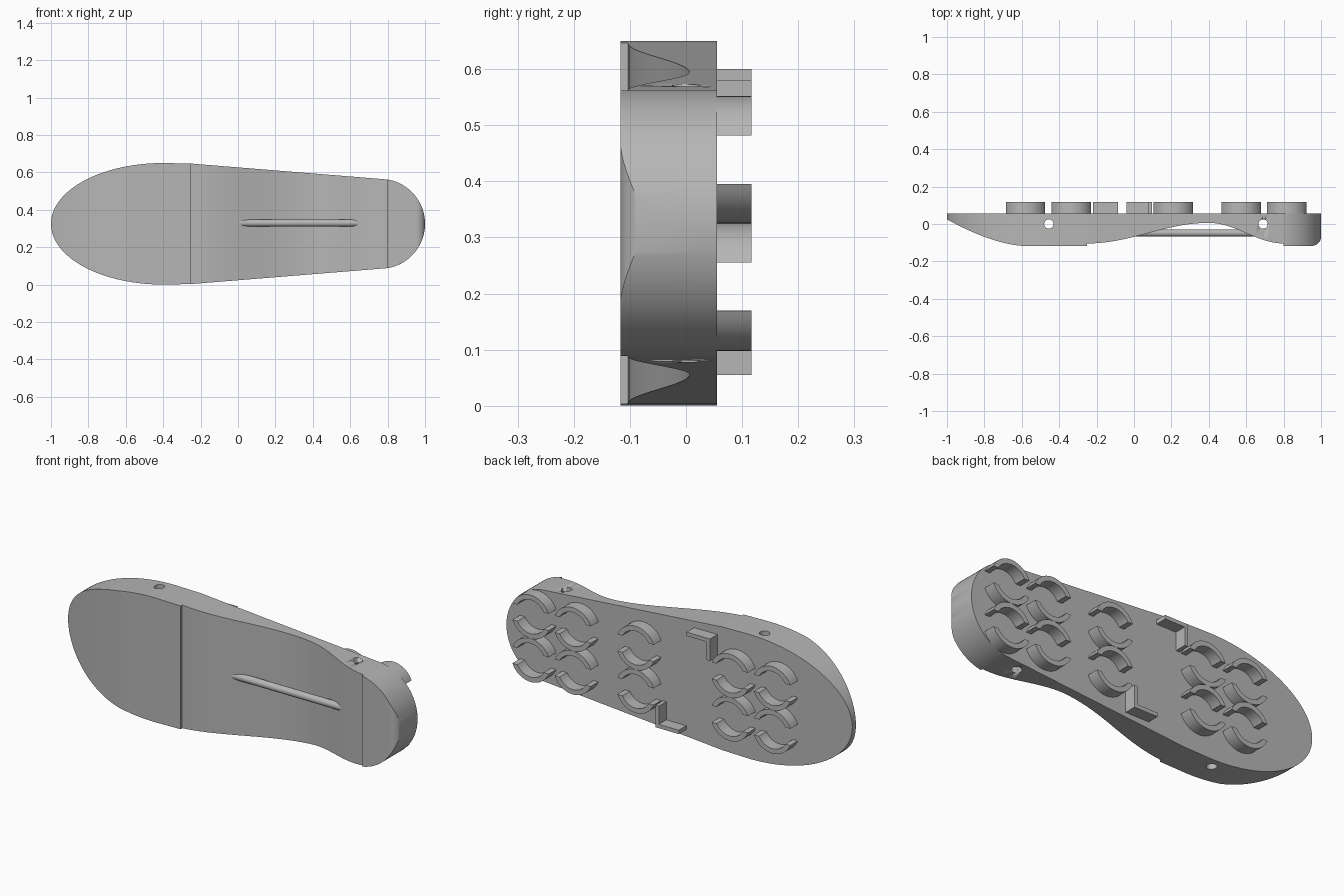
import bpy, bmesh
from math import sin, cos, pi, sqrt, asin
from mathutils import Matrix

cube = bpy.data.objects.get("Cube")
if cube:
    bpy.data.objects.remove(cube, do_unlink=True)

grey = bpy.data.materials.new("plain_grey")
grey.use_nodes = True
COLOUR = (0.47, 0.47, 0.47, 1)
grey.diffuse_color = COLOUR
grey.node_tree.nodes["Principled BSDF"].inputs["Base Color"].default_value = COLOUR

MID = 0.325                  # height of the long axis
BACK, FRONT, STEP, RIB = 0.055, -0.117, -0.104, 0.117


def finish(name, bm):
    bmesh.ops.recalc_face_normals(bm, faces=bm.faces)
    mesh = bpy.data.meshes.new(name)
    bm.to_mesh(mesh)
    bm.free()
    obj = bpy.data.objects.new(name, mesh)
    bpy.context.collection.objects.link(obj)
    mesh.materials.append(grey)
    bpy.ops.object.select_all(action='DESELECT')
    bpy.context.view_layer.objects.active = obj
    obj.select_set(True)
    bpy.ops.object.shade_smooth_by_angle(angle=0.5)
    return obj


def rod(name, radius, length, matrix, sides=32):
    bm = bmesh.new()
    bmesh.ops.create_cone(bm, cap_ends=True, segments=sides, radius1=radius,
                          radius2=radius, depth=length, matrix=matrix)
    return finish(name, bm)


def prism(name, outline):
    """Extrude an (x, z) outline from just inside the back face."""
    bm = bmesh.new()
    face = bm.faces.new([bm.verts.new((x, BACK - 0.005, z)) for x, z in outline])
    new = bmesh.ops.extrude_face_region(bm, geom=[face])["geom"]
    bmesh.ops.translate(bm, vec=(0, RIB - BACK + 0.005, 0),
                        verts=[v for v in new if isinstance(v, bmesh.types.BMVert)])
    return finish(name, bm)


# Half width of the sole along its length
def half_width(x):
    if x < -0.4:
        w = 0.325 * sqrt(max(0, 1 - ((x + 0.4) / 0.6) ** 2))
    elif x < -0.25:
        w = 0.325 - 0.003 * (x + 0.4) / 0.15
    elif x < 0.8:
        w = 0.322 - 0.085 * (x + 0.25) / 1.05
    else:
        w = sqrt(max(0, 0.24 ** 2 - (x - 0.76) ** 2))
    return max(w, 0.006)


# Depth of the walking surface: toe curve, flat ball, arch, flat heel, round edge
def toe_depth(x):
    t = (x + 0.59) / -0.41
    return FRONT + 0.142 * t ** 1.6


def arch_depth(x):
    t = (x + 0.25) / 0.65 if x < 0.4 else (0.8 - x) / 0.4
    return STEP + 0.11 * (0.5 - 0.5 * cos(pi * t))


def heel_depth(x):
    d = max(0, x - 0.95)
    return FRONT + 0.05 - sqrt(max(0, 0.05 ** 2 - d * d))


N = 40
stations = []
for i in range(N + 1):
    x = -0.59 - 0.41 * cos(pi / 2 * i / N)
    stations.append((x, toe_depth(min(x, -0.59))))
stations += [(-0.59 + 0.34 * i / 12, FRONT) for i in range(1, 13)]
stations += [(x, arch_depth(x)) for x in (-0.25 + 1.05 * i / 48 for i in range(49))]
start = asin(0.04 / 0.24)
for i in range(N + 1):
    x = 0.76 + 0.24 * sin(start + (pi / 2 - start) * i / N)
    stations.append((x, heel_depth(x)))

# Sole lofted from rectangular sections
bm = bmesh.new()
rings = []
for x, y in stations:
    w = half_width(x)
    rings.append([bm.verts.new((x, yy, MID + zz)) for yy, zz in
                  ((y, -w), (BACK, -w), (BACK, w), (y, w))])
for a, b in zip(rings, rings[1:]):
    for k in range(4):
        j = (k + 1) % 4
        bm.faces.new((a[k], a[j], b[j], b[k]))
bm.faces.new(rings[0])
bm.faces.new(rings[-1])
bmesh.ops.remove_doubles(bm, verts=bm.verts, dist=0.00001)
sole = finish("sole", bm)

# Two cross holes drilled through the edge
for x in (-0.455, 0.69):
    cutter = rod("hole_cutter", 0.025, 2, Matrix.Translation((x, 0, MID)))
    cutter.hide_render = True
    mod = sole.modifiers.new("hole", 'BOOLEAN')
    mod.operation, mod.solver, mod.object = 'DIFFERENCE', 'EXACT', cutter
    bpy.context.view_layer.objects.active = sole
    bpy.ops.object.modifier_apply(modifier=mod.name)
    bpy.data.objects.remove(cutter, do_unlink=True)

# Bar bridging the arch
rod("arch_bar", 0.019, 0.72,
    Matrix.Translation((0.33, -0.048, MID + 0.004)) @ Matrix.Rotation(pi / 2, 4, 'Y'))

# Split rings on the back, each an upper and a lower arc cut level
OUTER, INNER, SLOT = 0.1135, 0.088, 0.0435


def arc(cx, cz, side):
    def sweep(r):
        a = asin(SLOT / r)
        return [(cx + r * cos(a + (pi - 2 * a) * i / 20),
                 cz + side * r * sin(a + (pi - 2 * a) * i / 20)) for i in range(21)]
    return sweep(OUTER) + sweep(INNER)[::-1]


for col, cx in enumerate((-0.58, -0.335, 0.21, 0.573, 0.817)):
    for row in (-1, 1):
        for side in (-1, 1):
            label = "upper" if side > 0 else "lower"
            prism(f"ring_{col}_{'top' if row > 0 else 'bottom'}_{label}_arc",
                  arc(cx, MID + row * OUTER, side))

# Corner brackets: x of the upright, direction of the level leg, outer z, direction inward
T = 0.02
for name, x, dx, z, dz in (("upper_bracket", -0.22, 1, 0.6, -1),
                           ("lower_bracket", 0.095, -1, 0.055, 1)):
    prism(name, [(x + dx * u, z + dz * v) for u, v in
                 ((0, 0), (0.135, 0), (0.135, T), (T, T), (T, 0.115), (0, 0.115))])
